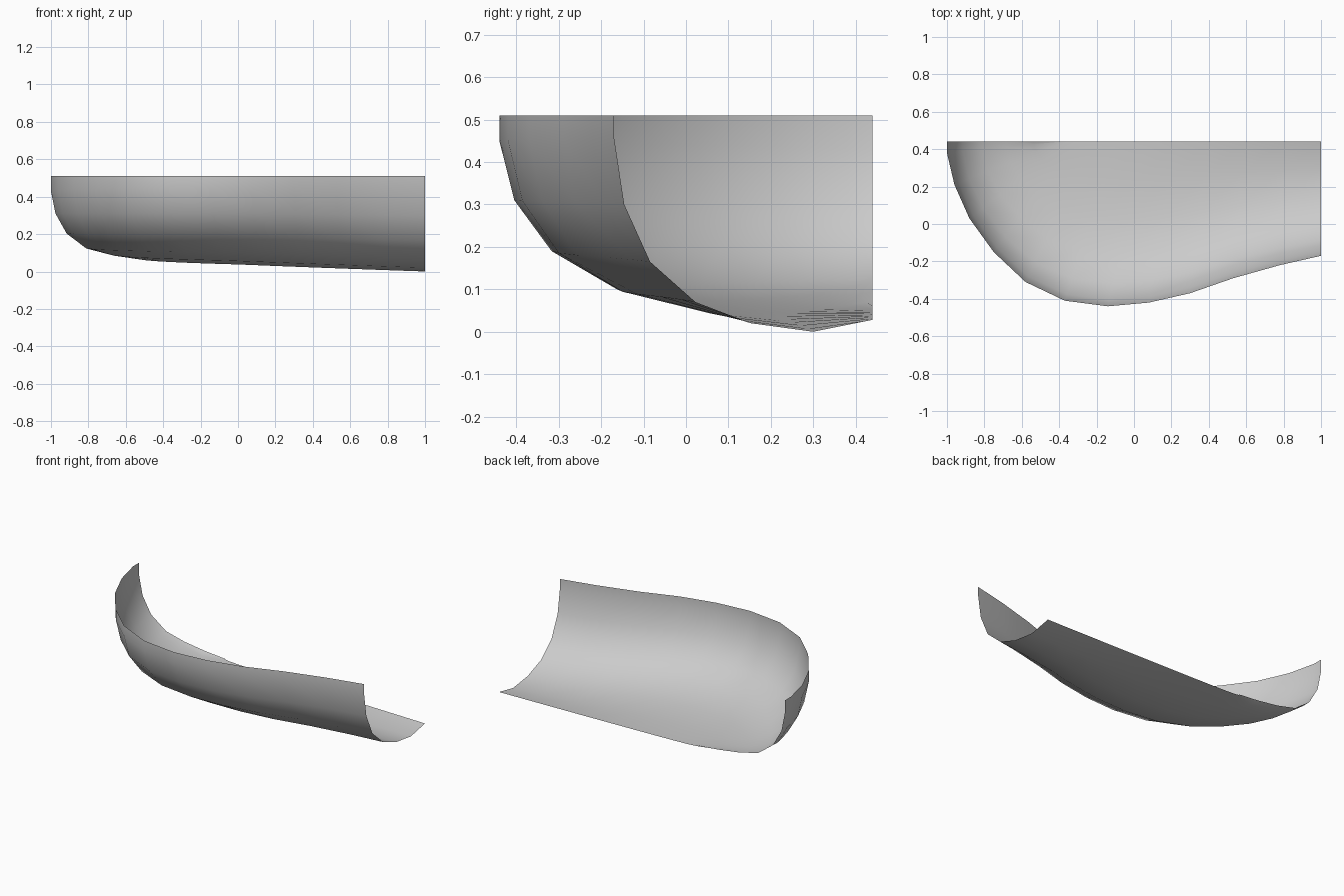
import bpy, bmesh

if "Cube" in bpy.data.objects:
    bpy.data.objects.remove(bpy.data.objects["Cube"])

# Plan outline of the rim, from the rounded nose to the open end
rim = [(-1, .44), (-1, .38), (-.96, .21), (-.88, .03), (-.75, -.15), (-.58, -.31),
       (-.37, -.41), (-.14, -.44), (.08, -.42), (.30, -.37), (.53, -.29),
       (.78, -.22), (1, -.17)]
# Fraction of the way from rim to spine for every ring
inset = [0, 0, .04, .14, .315, .53, .77, 1]
# Ring heights at the nose, the widest station and the open end
nose = [.51, .43, .31, .205, .127, .095, .075, .063]
mid = [.51, .45, .31, .19, .10, .057, .037, .043]
end = [.51, .46, .30, .165, .07, .02, .0, .028]
BACK, WIDEST = .44, 7


def mix(a, b, t):
    return a + (b - a) * t


def height(i, k):
    if i <= WIDEST:
        return mix(nose[k], mid[k], i / WIDEST)
    t = (rim[i][0] - rim[WIDEST][0]) / (1 - rim[WIDEST][0])
    return mix(mid[k], end[k], t)


# Curved open shell, lofted between the rim and the straight back edge
bm = bmesh.new()
grid = []
for i, (x, y) in enumerate(rim):
    spine_x = -.4 + 1.4 * ((x + 1) / 2) ** 1.3
    grid.append([bm.verts.new((mix(x, spine_x, w), mix(y, BACK, w), height(i, k)))
                 for k, w in enumerate(inset)])
for a, b in zip(grid, grid[1:]):
    for k in range(len(inset) - 1):
        bm.faces.new((a[k], a[k + 1], b[k + 1], b[k])).smooth = True
bm.normal_update()
if sum(f.normal.z for f in bm.faces) > 0:
    bmesh.ops.reverse_faces(bm, faces=bm.faces[:])

mesh = bpy.data.meshes.new("curved_shell")
bm.to_mesh(mesh)
bm.free()
shell = bpy.data.objects.new("curved_shell", mesh)
bpy.context.collection.objects.link(shell)
